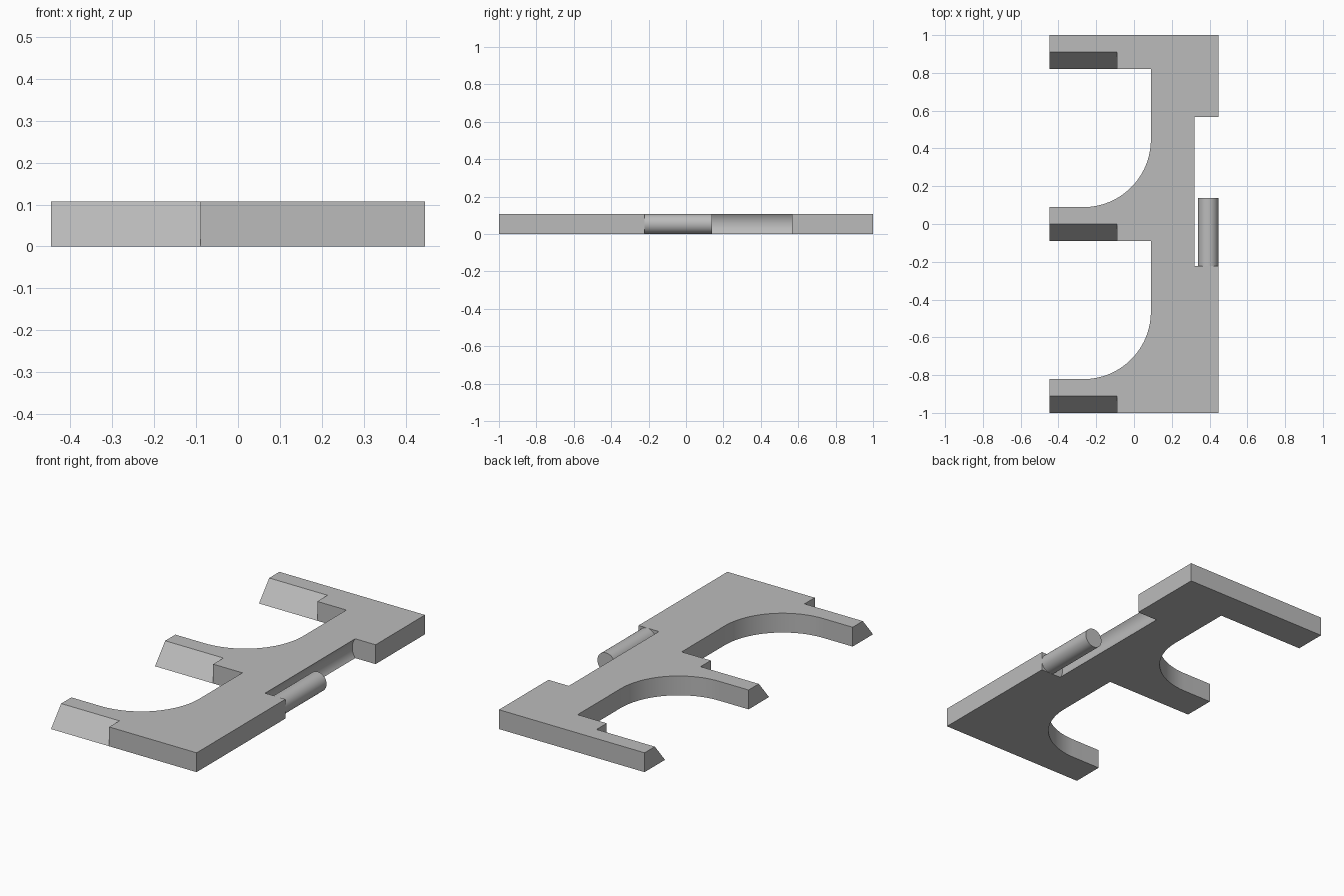
import bpy, bmesh, math
from mathutils import Vector

cube = bpy.data.objects.get("Cube")
if cube:
    bpy.data.objects.remove(cube, do_unlink=True)

U = 2 / 22.4            # design module
H = 1.2 * U             # plate thickness
PIN_X, PIN_R = 4.4 * U, 0.6 * U
NOTCH = (-0.222, 0.567)

grey = bpy.data.materials.new("plain grey")
grey.use_nodes = True
COLOUR = (0.5, 0.5, 0.5, 1)
grey.diffuse_color = COLOUR
grey.node_tree.nodes["Principled BSDF"].inputs["Base Color"].default_value = COLOUR


def prism(name, points, direction):
    """Extrude a closed outline of 3D points along a direction."""
    bm = bmesh.new()
    face = bm.faces.new([bm.verts.new(p) for p in points])
    out = bmesh.ops.extrude_face_region(bm, geom=[face])
    moved = [v for v in out["geom"] if isinstance(v, bmesh.types.BMVert)]
    bmesh.ops.translate(bm, verts=moved, vec=Vector(direction))
    bmesh.ops.recalc_face_normals(bm, faces=bm.faces)
    mesh = bpy.data.meshes.new(name)
    bm.to_mesh(mesh)
    bm.free()
    obj = bpy.data.objects.new(name, mesh)
    bpy.context.collection.objects.link(obj)
    mesh.materials.append(grey)
    return obj


def rod(name, radius, y0, y1, sides):
    """Cylinder along y on the pin axis."""
    ring = [(PIN_X + radius * math.cos(math.tau * i / sides), y0,
             H / 2 + radius * math.sin(math.tau * i / sides)) for i in range(sides)]
    return prism(name, ring, (0, y1 - y0, 0))


def smooth(obj):
    bpy.ops.object.select_all(action='DESELECT')
    obj.select_set(True)
    bpy.context.view_layer.objects.active = obj
    bpy.ops.object.shade_smooth_by_angle(angle=math.radians(30))


def bay(y_low, y_high):
    """Opening between two fingers, rounded at its lower inner corner."""
    r, steps = 4 * U, 24
    pts = [(-5 * U, y_low)]
    for i in range(steps + 1):
        a = -math.pi / 2 + math.pi / 2 * i / steps
        pts.append((-3 * U + r * math.cos(a), y_low + r + r * math.sin(a)))
    return pts + [(U, y_high), (-5 * U, y_high)]


# Plate with three fingers
outline = [(-5 * U, -1), (5 * U, -1), (5 * U, 1), (-5 * U, 1)]
outline += reversed(bay(U, 1 - 2 * U))
outline += reversed(bay(-1 + 2 * U, -U))
plate = prism("plate", [(x, y, 0) for x, y in outline], (0, 0, H))

# Cutters: sloped finger fronts and the round channel around the pin
cutters = [rod("channel_cutter", U, NOTCH[0], NOTCH[1], 96)]
for y in (-1, -U, 1 - 2 * U):
    # slope runs from the bottom front edge to one module back at the top
    s = U / H
    e = 0.02
    section = [(y - e * s, -e), (y + U + e * s, H + e), (y - 0.03, H + e), (y - 0.03, -e)]
    cutters.append(prism("slope_cutter", [(-5 * U - e, a, b) for a, b in section],
                         (4 * U + e, 0, 0)))

bpy.context.view_layer.objects.active = plate
for cutter in cutters:
    cutter.hide_render = True
    mod = plate.modifiers.new("cut", 'BOOLEAN')
    mod.operation = 'DIFFERENCE'
    mod.solver = 'EXACT'
    mod.object = cutter
    bpy.ops.object.modifier_apply(modifier=mod.name)
    bpy.data.objects.remove(cutter, do_unlink=True)
smooth(plate)

# Hinge pin
smooth(rod("hinge_pin", PIN_R, NOTCH[0], 0.138, 64))
